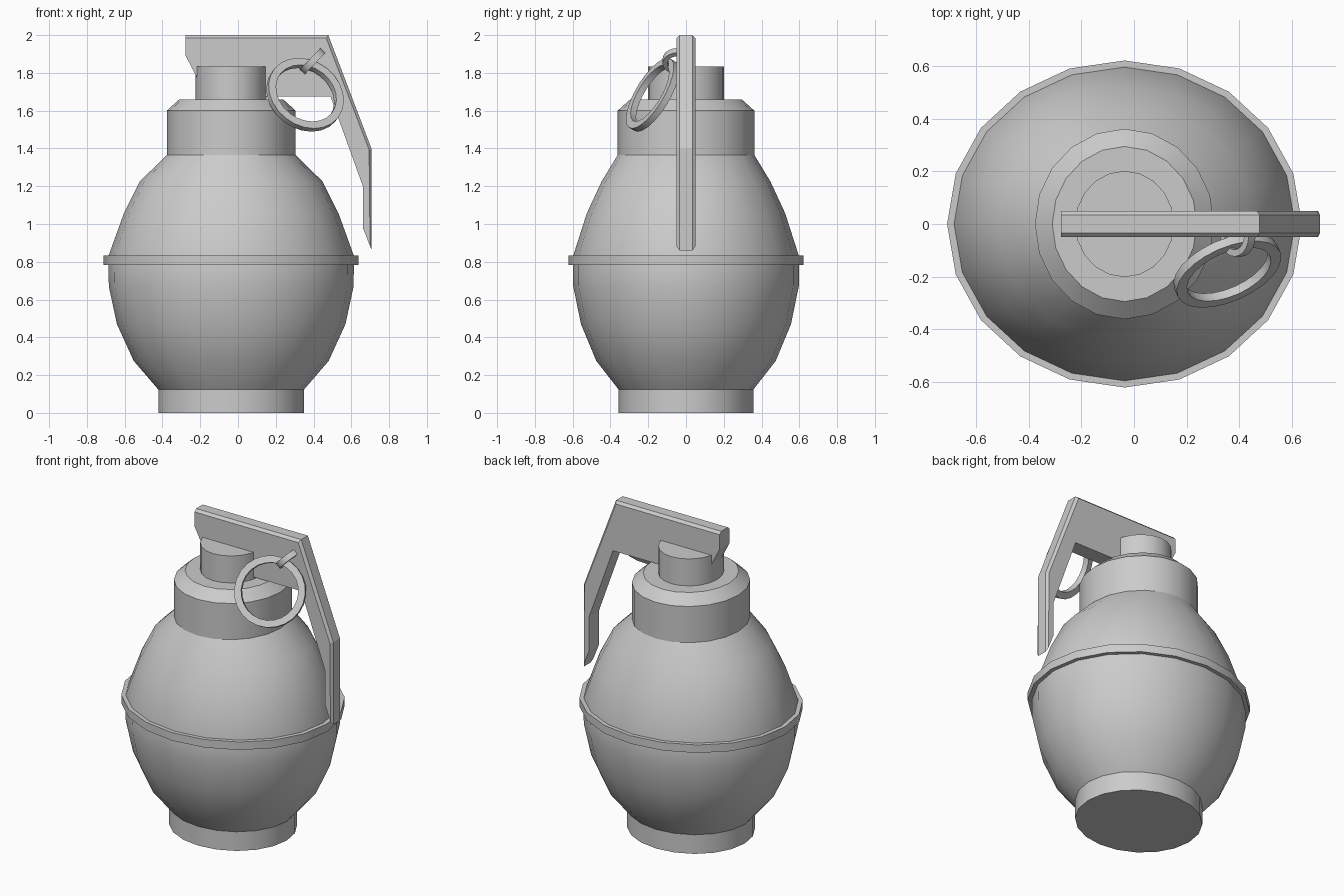
import bpy, bmesh, math
from mathutils import Vector

if "Cube" in bpy.data.objects:
    bpy.data.objects.remove(bpy.data.objects["Cube"])

SEGS = 20
CX = -0.036  # body axis offset


def finish(name, bm, angle=30):
    bmesh.ops.recalc_face_normals(bm, faces=bm.faces)
    me = bpy.data.meshes.new(name)
    bm.to_mesh(me)
    bm.free()
    ob = bpy.data.objects.new(name, me)
    bpy.context.collection.objects.link(ob)
    bpy.ops.object.select_all(action='DESELECT')
    ob.select_set(True)
    bpy.context.view_layer.objects.active = ob
    if angle:
        bpy.ops.object.shade_smooth_by_angle(angle=math.radians(angle))
    return ob


def bridge(bm, loops, closed=False):
    """Join equal-sized vertex loops with quads; cap the ends if open."""
    n = len(loops[0])
    pairs = list(zip(loops, loops[1:])) + ([(loops[-1], loops[0])] if closed else [])
    for a, b in pairs:
        for i in range(n):
            j = (i + 1) % n
            bm.faces.new((a[i], a[j], b[j], b[i]))
    if not closed:
        bm.faces.new(loops[0])
        bm.faces.new(loops[-1])


def oval_lathe(name, profile):
    """Stack of oval cross-sections: (x radius, y radius, z)."""
    bm = bmesh.new()
    loops = []
    for rx, ry, z in profile:
        loops.append([bm.verts.new((CX + rx * math.cos(k * math.tau / SEGS),
                                    ry * math.sin(k * math.tau / SEGS), z))
                      for k in range(SEGS)])
    bridge(bm, loops)
    return finish(name, bm)


def square_ring(name, center, u, v, r_out, r_in, depth, segs, arc=math.tau):
    """Ring or arc of rectangular section in the plane of u and v."""
    c, u, v = Vector(center), Vector(u).normalized(), Vector(v).normalized()
    n = u.cross(v).normalized() * depth / 2
    closed = arc >= math.tau
    bm = bmesh.new()
    loops = []
    for k in range(segs if closed else segs + 1):
        a = arc * k / segs
        d = u * math.cos(a) + v * math.sin(a)
        loops.append([bm.verts.new(c + d * r + s * n)
                      for r, s in ((r_out, 1), (r_out, -1), (r_in, -1), (r_in, 1))])
    bridge(bm, loops, closed)
    return finish(name, bm)


# Body shell with foot
oval_lathe("body", [
    (.386, .357, 0), (.386, .357, .124), (.516, .475, .275), (.605, .556, .47),
    (.648, .597, .67), (.650, .598, .83), (.568, .525, 1.057),
    (.484, .447, 1.225), (.341, .362, 1.365)])

# Seam band around the middle
oval_lathe("seam_band", [(.675, .622, .782), (.675, .622, .834)])

# Neck collar and top cap
oval_lathe("neck_collar", [
    (.341, .362, 1.34), (.341, .362, 1.6), (.275, .295, 1.66)])
oval_lathe("top_cap", [(.188, .202, 1.62), (.188, .202, 1.835)])

# Lever: side outline stacked across y, outer edge chamfered
inner = [(.661, .98), (.661, 1.2), (.49, 1.675), (-.165, 1.675), (-.277, 1.89)]
full = [(-.277, 2.0), (.478, 2.0), (.708, 1.396), (.708, .86)]
inset = [(-.277, 1.984), (.467, 1.984), (.694, 1.393), (.699, .883)]
bm = bmesh.new()
layers = []
for y, outer in ((-.05, inset), (-.034, full), (.034, full), (.05, inset)):
    layers.append([bm.verts.new((x, y, z)) for x, z in outer + inner])
bridge(bm, layers)
finish("lever", bm, 0)

# Pull ring, tilted against the lever
normal = Vector((.352, -.803, .481)).normalized()
side = normal.cross((0, 0, 1)).normalized()
square_ring("pull_ring", (.355, -.177, 1.684), side, normal.cross(side),
            .213, .171, .036, 24)

# Small half loop holding the ring to the lever
square_ring("pin_loop", (.395, -.045, 1.862), (1, 0, 1.05), (0, -1, 0),
            .079, .053, .036, 10, math.pi)
